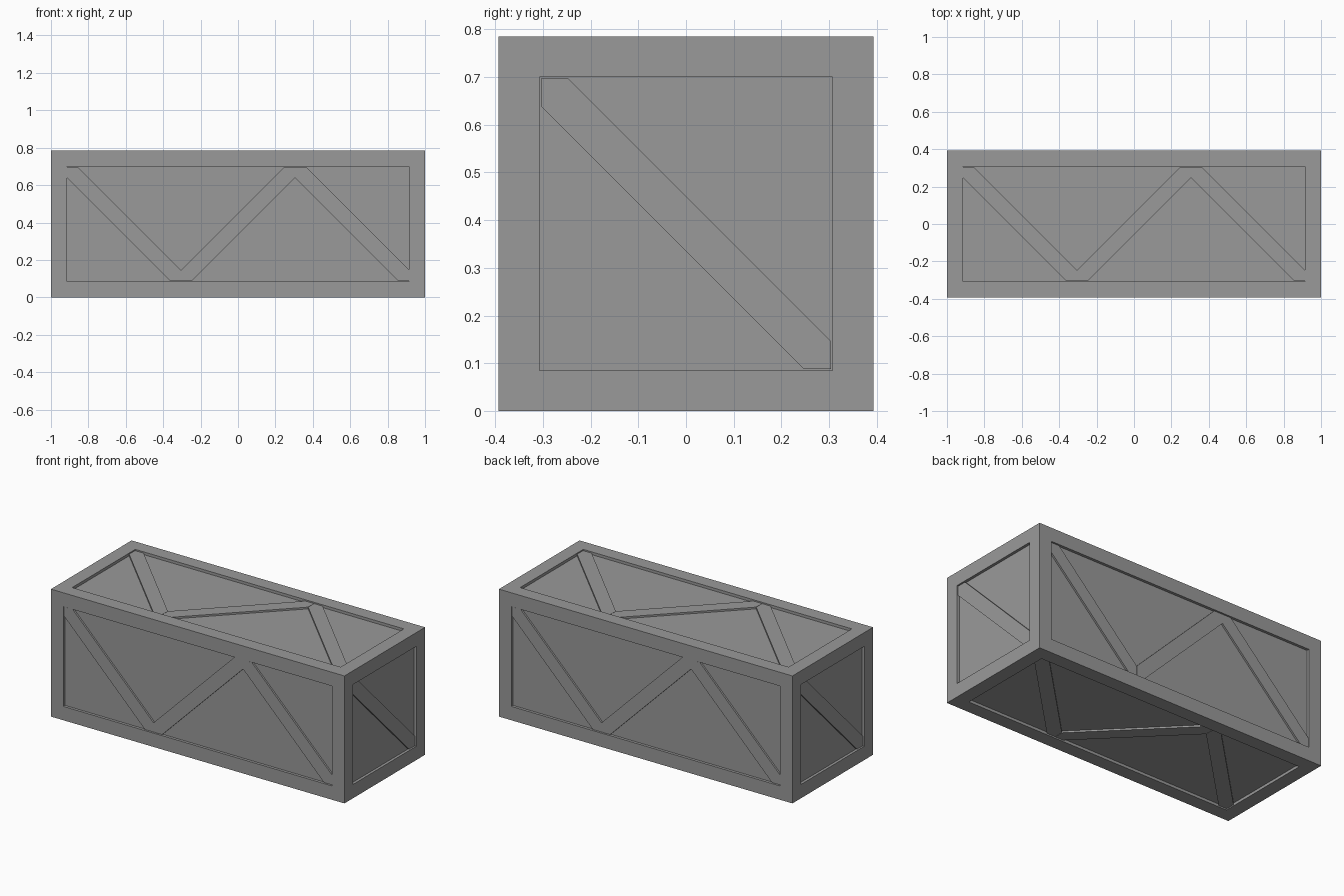
import bpy, bmesh
from math import pi
from mathutils import Matrix

if "Cube" in bpy.data.objects:
    bpy.data.objects.remove(bpy.data.objects["Cube"])

L, H = 2.0, 0.785          # crate length, square section
BORDER, RECESS = 0.085, 0.017
BRACE_DROP = 0.006         # braces sit just below the frame face
CELL, CUT = 0.304, 0.058   # half size of a braced square, corner cut
LIFT = Matrix.Translation((0, 0, H / 2))

grey = bpy.data.materials.new("dark_grey")
grey.diffuse_color = (0.32, 0.32, 0.32, 1)
grey.use_nodes = True
grey.node_tree.nodes["Principled BSDF"].inputs["Base Color"].default_value = grey.diffuse_color


def add_object(name, bm):
    bmesh.ops.recalc_face_normals(bm, faces=bm.faces)
    mesh = bpy.data.meshes.new(name)
    bm.to_mesh(mesh)
    bm.free()
    mesh.materials.append(grey)
    ob = bpy.data.objects.new(name, mesh)
    bpy.context.collection.objects.link(ob)
    return ob


# Crate body: box with a sunken panel on every side
bm = bmesh.new()
bmesh.ops.create_cube(bm, size=1, matrix=LIFT @ Matrix.Diagonal((L, H, H, 1)))
panels = bm.faces[:]
bmesh.ops.inset_individual(bm, faces=panels, thickness=BORDER, use_even_offset=True)
for f in panels:
    n = f.normal.copy()
    res = bmesh.ops.extrude_discrete_faces(bm, faces=[f])
    bmesh.ops.translate(bm, verts=res["faces"][0].verts[:], vec=-n * RECESS)
add_object("crate_body", bm)


# Diagonal brace: hexagonal strip across one square cell, facing +z before placement
def brace(name, cx, flip, half, rot):
    c, k = CELL, CELL - CUT
    outline = [(-c, c), (-k, c), (c, -k), (c, -c), (k, -c), (-c, k)]
    bm = bmesh.new()
    top, low = half - BRACE_DROP, half - RECESS - 0.01
    face = bm.faces.new([bm.verts.new((cx + x * flip, y, low)) for x, y in outline])
    res = bmesh.ops.extrude_face_region(bm, geom=[face])
    moved = [v for v in res["geom"] if isinstance(v, bmesh.types.BMVert)]
    bmesh.ops.translate(bm, verts=moved, vec=(0, 0, top - low))
    bmesh.ops.transform(bm, matrix=LIFT @ rot, verts=bm.verts)
    add_object(name, bm)


# Zigzag of three braces on each long side
for i, side in enumerate(("top", "front", "bottom", "back")):
    rot = Matrix.Rotation(i * pi / 2, 4, 'X')
    for j in range(3):
        brace(f"{side}_brace_{j + 1}", (j - 1) * 0.61, (1, -1, 1)[j], H / 2, rot)

# Single brace on each end
for i, side in enumerate(("right", "left")):
    rot = Matrix.Rotation(i * pi, 4, 'Z') @ Matrix(
        ((0, 0, 1, 0), (1, 0, 0, 0), (0, 1, 0, 0), (0, 0, 0, 1)))
    brace(f"{side}_brace", 0, 1, L / 2, rot)
